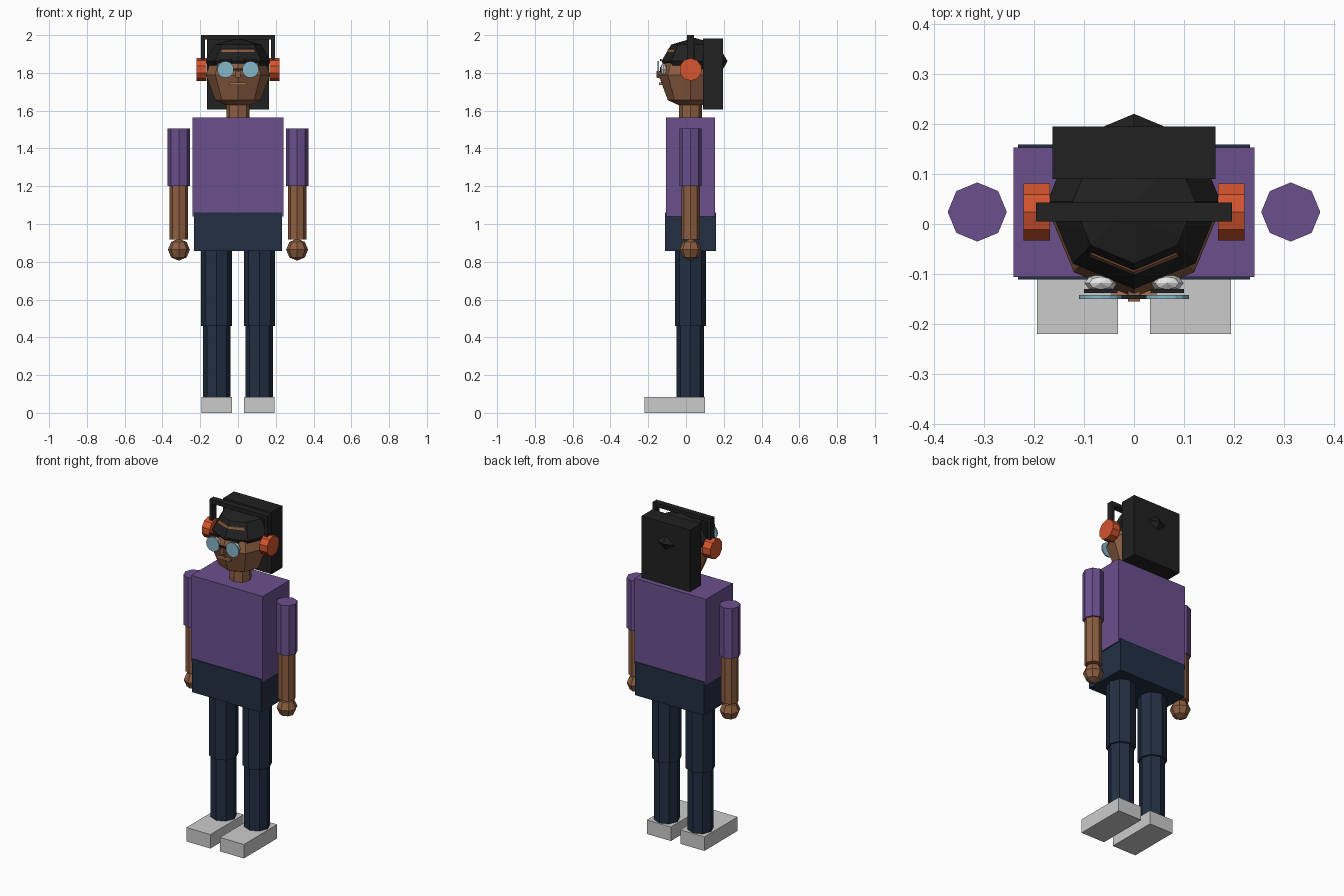
import bpy, bmesh, math
from mathutils import Matrix, Vector

cube = bpy.data.objects.get("Cube")
if cube:
    bpy.data.objects.remove(cube, do_unlink=True)


def material(name, r, g, b):
    m = bpy.data.materials.new(name)
    m.use_nodes = True
    m.diffuse_color = (r, g, b, 1)
    m.node_tree.nodes["Principled BSDF"].inputs["Base Color"].default_value = (r, g, b, 1)
    return m


skin = material("brown_skin", .27, .115, .055)
shirt = material("purple_shirt", .145, .08, .27)
navy = material("navy_trousers", .016, .028, .056)
black = material("near_black", .015, .015, .015)
orange = material("orange_pads", .66, .09, .028)
grey = material("light_grey_shoes", .6, .6, .6)
blue = material("pale_blue_lens", .24, .47, .58)
white = material("eye_white", .8, .8, .8)
lip = material("lip_brown", .38, .17, .09)


def finish(name, bm, mat):
    mesh = bpy.data.meshes.new(name)
    bm.to_mesh(mesh)
    bm.free()
    mesh.materials.append(mat)
    bpy.context.collection.objects.link(bpy.data.objects.new(name, mesh))


def box(name, mat, x, y, z):
    """Box from (low, high) pairs on each axis."""
    bm = bmesh.new()
    spans = (x, y, z)
    centre = Vector([(a + b) / 2 for a, b in spans])
    size = Matrix.Diagonal([b - a for a, b in spans] + [1])
    bmesh.ops.create_cube(bm, size=1, matrix=Matrix.Translation(centre) @ size)
    finish(name, bm, mat)


def prism(name, mat, centre, radius, depth, sides=8, turn=Matrix()):
    bm = bmesh.new()
    bmesh.ops.create_cone(bm, cap_ends=True, segments=sides, radius1=radius,
                          radius2=radius, depth=depth,
                          matrix=Matrix.Translation(centre) @ turn)
    finish(name, bm, mat)


def column(name, mat, x, y, radius, low, high):
    prism(name, mat, (x, y, (low + high) / 2), radius, high - low)


def ball(name, mat, centre, scale, segments=8, rings=4):
    bm = bmesh.new()
    bmesh.ops.create_uvsphere(bm, u_segments=segments, v_segments=rings, radius=1,
                              matrix=Matrix.Translation(centre) @ Matrix.Diagonal((*scale, 1)))
    finish(name, bm, mat)


def span(side, a, b):
    return tuple(sorted((side * a, side * b)))


MID = .024
along_x = Matrix.Rotation(math.pi / 2, 4, 'X') @ Matrix.Rotation(math.pi / 2, 4, 'Y')
along_x = Matrix.Rotation(math.pi / 2, 4, 'Y') @ Matrix.Rotation(math.pi / 2, 4, 'Z')
along_y = Matrix.Rotation(math.pi / 2, 4, 'X')

# Body
box("torso", shirt, (-.241, .241), (-.106, .153), (1.04, 1.565))
box("pelvis", navy, (-.232, .232), (-.111, .159), (.858, 1.06))
column("neck", skin, 0, MID, .062, 1.55, 1.68)

# Head and hair: coarse spheres that cut through one another
ball("head", skin, (0, MID, 1.79), (.17, .17, .19))
ball("hair_cap", black, (0, .045, 1.862), (.173, .175, .124))
box("back_hair", black, (-.163, .163), (.09, .195), (1.605, 1.982))

# Face centre
box("nose", skin, (-.012, .012), (-.155, -.11), (1.775, 1.81))
box("mouth", lip, (-.045, .045), (-.142, -.125), (1.737, 1.748))
box("glasses_bridge", black, (-.026, .026), (-.15, -.142), (1.813, 1.822))

# Headband
box("headband_top", black, (-.196, .196), (.005, .043), (1.976, 2))

for side, label in ((1, "left"), (-1, "right")):
    # Limbs
    leg, arm = side * .113, side * .313
    box(label + "_shoe", grey, span(side, .032, .194), (-.22, .1), (0, .085))
    column(label + "_shin", navy, leg, .022, .072, .08, .47)
    column(label + "_thigh", navy, leg, .023, .082, .46, .87)
    column(label + "_sleeve", shirt, arm, MID, .059, 1.2, 1.505)
    column(label + "_forearm", skin, arm, MID, .049, .917, 1.21)
    ball(label + "_hand", skin, (arm, MID, .864), (.058, .058, .058))
    # Headphones
    box(label + "_headband_post", black, span(side, .175, .196), (.005, .043), (1.85, 1.98))
    prism(label + "_ear_pad", orange, (side * .194, MID, 1.818), .06, .053, 10, along_x)
    # Eyes, brows and glasses
    eye = side * .066
    ball(label + "_eye", white, (eye, -.118, 1.818), (.033, .018, .033))
    prism(label + "_pupil", black, (eye, -.135, 1.818), .012, .006, 8, along_y)
    box(label + "_eyebrow", black, span(side, .033, .1), (-.138, -.13), (1.862, 1.874))
    prism(label + "_lens", blue, (eye, -.146, 1.818), .044, .008, 16, along_y)
